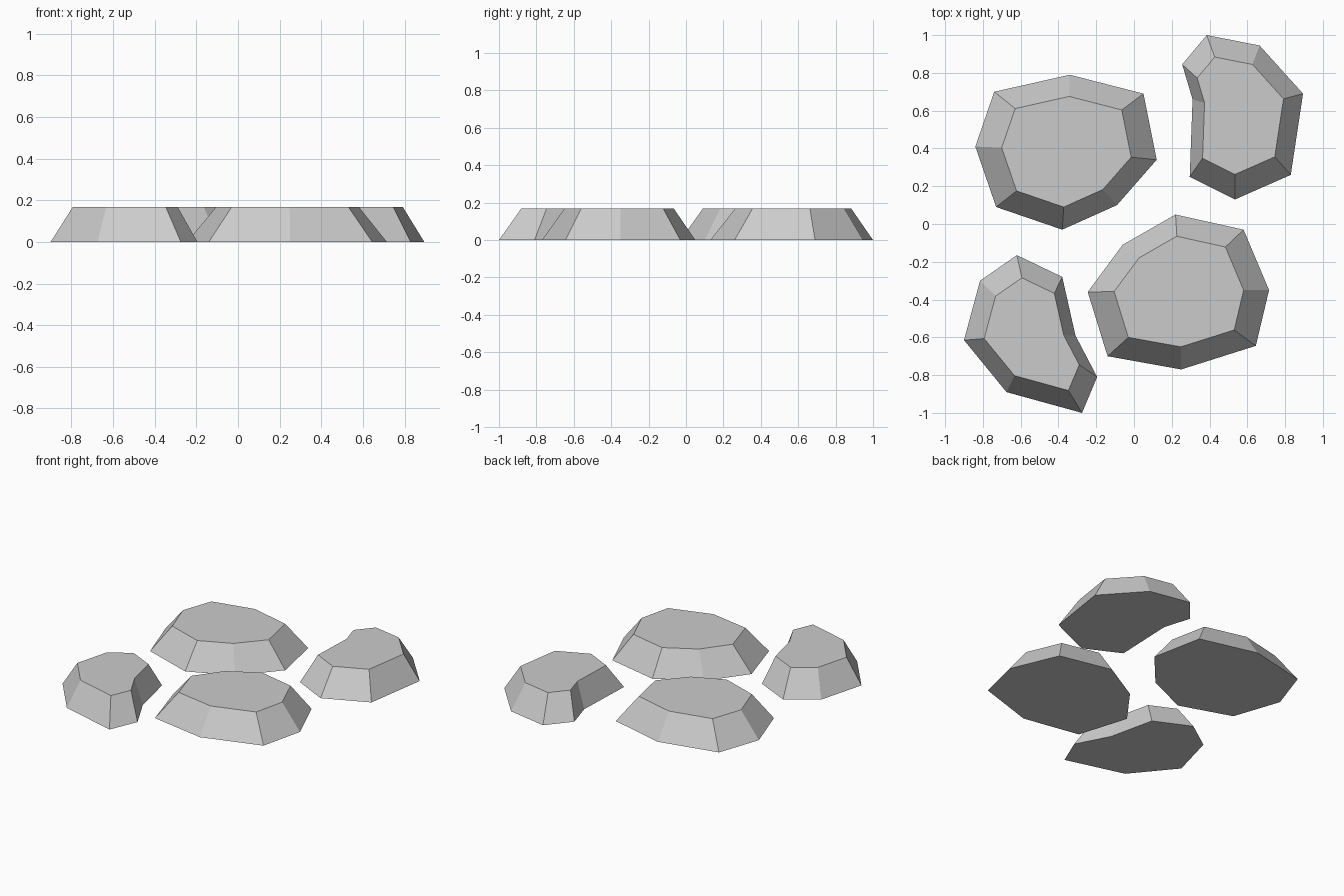
import bpy
import bmesh
from mathutils import Vector

HEIGHT = 0.168
TAPER = 0.714

cube = bpy.data.objects.get("Cube")
if cube:
    bpy.data.objects.remove(cube, do_unlink=True)

# One plain stone colour
stone_grey = bpy.data.materials.new("stone_grey")
stone_grey.use_nodes = True
colour = (0.6, 0.6, 0.6, 1)
stone_grey.diffuse_color = colour
shader = next(n for n in stone_grey.node_tree.nodes if n.type == "BSDF_PRINCIPLED")
shader.inputs["Base Color"].default_value = colour
shader.inputs["Roughness"].default_value = 0.9


def build_stone(name, centre, outline):
    """Raise a ground outline into a flat-topped stone tapering to its centre."""
    mesh = bpy.data.meshes.new(name)
    bm = bmesh.new()
    middle = Vector((*centre, 0))
    ground = [Vector((x, y, 0)) for x, y in outline]
    lower = [bm.verts.new(p) for p in ground]
    upper = [bm.verts.new(middle.lerp(p, TAPER) + Vector((0, 0, HEIGHT)))
             for p in ground]

    # Base, top and sloping sides
    bm.faces.new(lower)
    bm.faces.new(upper)
    count = len(outline)
    for i in range(count):
        j = (i + 1) % count
        bm.faces.new((lower[i], lower[j], upper[j], upper[i]))

    bmesh.ops.recalc_face_normals(bm, faces=bm.faces[:])
    bm.to_mesh(mesh)
    bm.free()
    mesh.materials.append(stone_grey)
    stone = bpy.data.objects.new(name, mesh)
    bpy.context.collection.objects.link(stone)
    return stone


# Two broad stones
build_stone("broad_stone_back", (-0.352, 0.389), [
    (-0.74, 0.70), (-0.34, 0.79), (0.05, 0.69), (0.12, 0.34),
    (-0.09, 0.10), (-0.38, -0.03), (-0.73, 0.09), (-0.84, 0.41)])
build_stone("broad_stone_front", (0.244, -0.351), [
    (0.22, 0.05), (0.58, -0.03), (0.715, -0.35), (0.645, -0.645),
    (0.25, -0.77), (-0.14, -0.70), (-0.245, -0.36), (-0.06, -0.11)])

# Two narrow, kidney-shaped stones
build_stone("curved_stone_back", (0.533, 0.594), [
    (0.385, 1.0), (0.665, 0.945), (0.895, 0.69), (0.83, 0.26),
    (0.535, 0.13), (0.295, 0.25), (0.31, 0.66), (0.255, 0.845)])
build_stone("curved_stone_front", (-0.527, -0.585), [
    (-0.62, -0.165), (-0.38, -0.28), (-0.31, -0.59), (-0.195, -0.81),
    (-0.275, -1.0), (-0.675, -0.89), (-0.90, -0.615), (-0.815, -0.30)])
